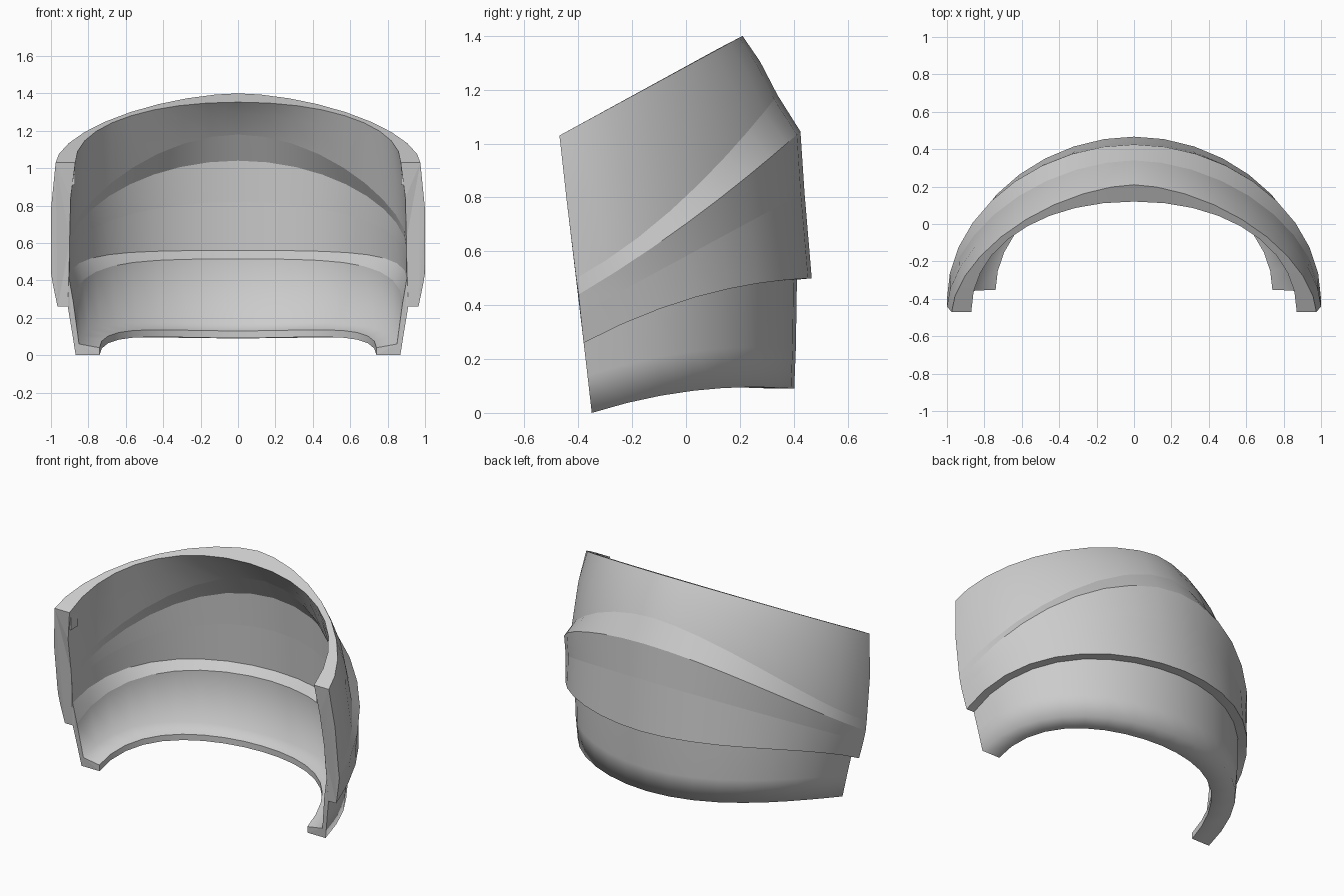
import bpy, bmesh, math

SEG = 18  # segments around the half ring

# Cross-section rows: end x, end y, end z, back y, back z, plan roundness, z bow
ROWS = [
    # outer upper band
    (.975, -.470, 1.03, .21, 1.40, 1.68, 0),
    (1.00, -.442, .78, .275, 1.305, 1.74, 0),
    (1.00, -.408, .50, .34, 1.18, 1.82, -.4),
    (1.00, -.398, .44, .425, 1.045, 1.95, -.2),
    (.988, -.392, .37, .44, .82, 1.9, 0),
    (.965, -.380, .26, .467, .50, 1.95, .87),
    # outer lower band and inward curl
    (.910, -.380, .26, .412, .495, 1.95, .87),
    (.890, -.366, .14, .408, .24, 2.0, 1.5),
    (.868, -.350, .00, .402, .09, 2.0, 1.65),
    (.740, -.350, .00, .25, .092, 1.95, 1.65),
    # inner lower band
    (.740, -.352, .04, .25, .13, 1.95, 1.65),
    (.850, -.356, .06, .32, .17, 2.0, 1.6),
    (.880, -.380, .28, .335, .515, 1.95, .87),
    # ledge and inner upper band
    (.903, -.390, .41, .385, .56, 2.03, .87),
    (.900, -.402, .53, .375, .82, 2.0, 0),
    (.900, -.405, .57, .36, 1.04, 2.0, -.2),
    (.900, -.410, .62, .275, 1.18, 1.9, -.4),
    (.895, -.448, .84, .19, 1.29, 1.92, 0),
    (.870, -.470, 1.03, .12, 1.353, 2.1, 0),
]
SOFT = {1, 7, 8, 11, 17}  # rows that stay smooth; all others are creased


def row_point(row, a):
    xf, yf, zf, yb, zb, p, k = row
    c, s = math.cos(a), max(0.0, math.sin(a))
    x = math.copysign(xf * abs(c) ** (2 / p), c)
    f = s ** (2 / p)
    return x, yf + (yb - yf) * f, zf + (zb - zf) * (f + k * f * (1 - f))


def finish(bm, name):
    bmesh.ops.recalc_face_normals(bm, faces=bm.faces[:])
    mesh = bpy.data.meshes.new(name)
    bm.to_mesh(mesh)
    bm.free()
    ob = bpy.data.objects.new(name, mesh)
    bpy.context.collection.objects.link(ob)
    return ob


# Curved two-band shell, swept around the back, creased along its ridges and rims
bm = bmesh.new()
cols = [[bm.verts.new(row_point(r, math.pi * i / SEG)) for r in ROWS]
        for i in range(SEG + 1)]
n = len(ROWS)
for a, b in zip(cols, cols[1:]):
    for j in range(n):
        k = (j + 1) % n
        bm.faces.new((a[j], a[k], b[k], b[j])).smooth = True
    for j in set(range(n)) - SOFT:
        bm.edges.get((a[j], b[j])).smooth = False
caps = [bm.faces.new(cols[0]), bm.faces.new(cols[-1])]
for cap in caps:
    for e in cap.edges:
        e.smooth = False
bmesh.ops.triangulate(bm, faces=caps)
finish(bm, "curved_shell")

# Small clip tabs inside the upper front corners
bm = bmesh.new()
for side in (-1, 1):
    tab = bmesh.ops.create_cube(bm, size=1)["verts"]
    for v in tab:
        v.co.x = side * (.889 + v.co.x * .034)
        v.co.y = -.415 + v.co.y * .07
        v.co.z = .955 + v.co.z * .09
finish(bm, "clip_tabs")
